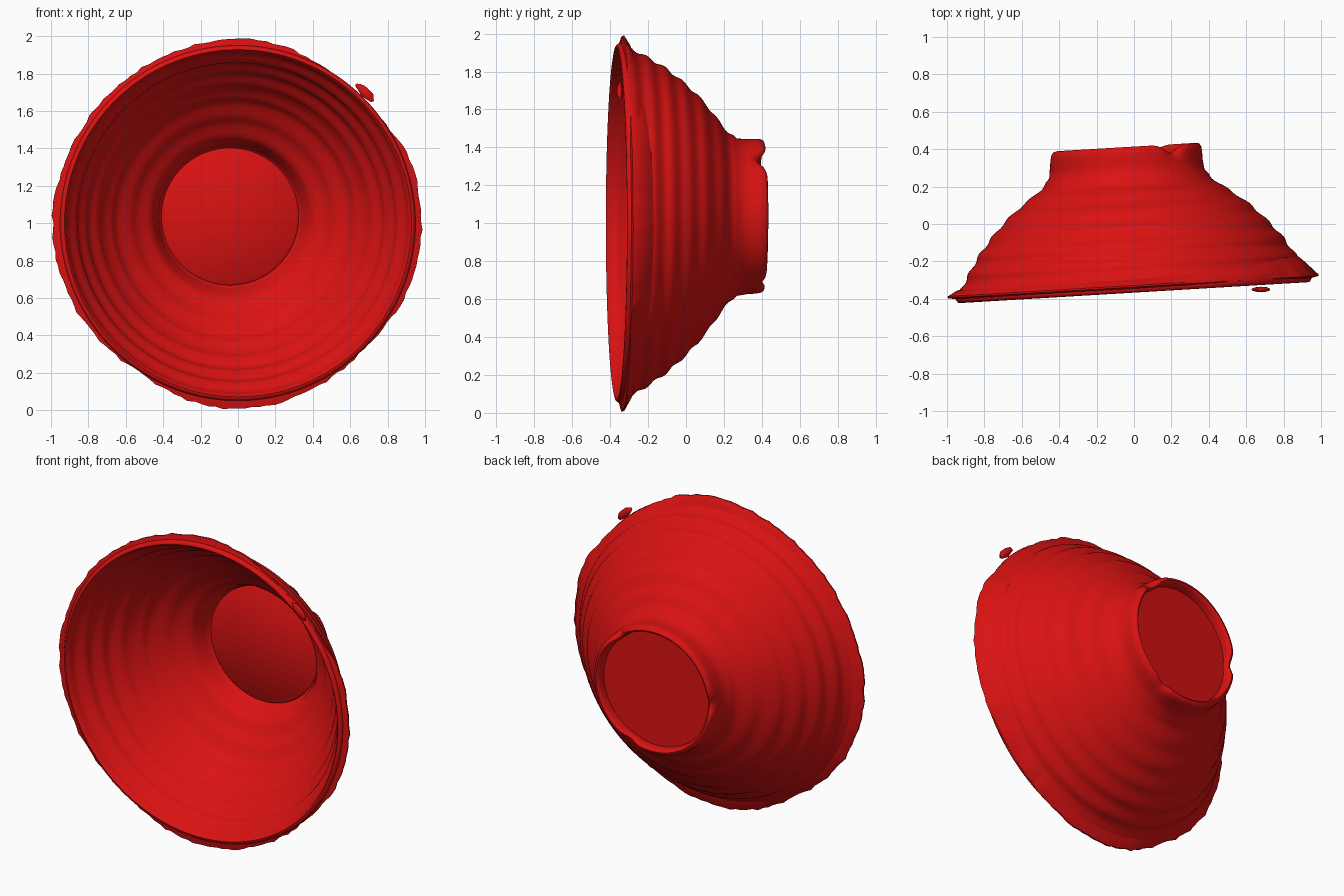
import bpy
import bmesh
import math
import random

cube = bpy.data.objects.get("Cube")
if cube:
    bpy.data.objects.remove(cube, do_unlink=True)

random.seed(4)
SEG = 160

red = bpy.data.materials.new("glossy_red")
red.use_nodes = True
COLOR = (0.70, 0.006, 0.006, 1)
red.diffuse_color = COLOR
red.node_tree.nodes["Principled BSDF"].inputs["Base Color"].default_value = COLOR


def lerp_table(table, t):
    """Linear interpolation in a sorted list of (key, value) pairs."""
    for (a, va), (b, vb) in zip(table, table[1:]):
        if t <= b:
            return va + (vb - va) * max(0.0, (t - a) / (b - a))
    return table[-1][1]


def place(r, v, ang):
    """Radius, depth and angle to a point on the slightly skewed bowl axis."""
    x = r * math.cos(ang) - 0.06 * (v + 0.37)
    z = 1.0 + r * math.sin(ang) + 0.05 * (v + 0.37)
    return (x, v + 0.06 * x, z)


def finish(bm, name, angle):
    bmesh.ops.recalc_face_normals(bm, faces=bm.faces)
    mesh = bpy.data.meshes.new(name)
    bm.to_mesh(mesh)
    bm.free()
    obj = bpy.data.objects.new(name, mesh)
    bpy.context.collection.objects.link(obj)
    mesh.materials.append(red)
    bpy.ops.object.select_all(action='DESELECT')
    obj.select_set(True)
    bpy.context.view_layer.objects.active = obj
    bpy.ops.object.shade_smooth_by_angle(angle=math.radians(angle))
    return obj


def sweep(name, section, closed, angle):
    """Sweep section(angle) -> [(r, v)] round the axis; cap both ends if open."""
    bm = bmesh.new()
    rings = []
    for i in range(SEG):
        a = 2 * math.pi * i / SEG
        rings.append([bm.verts.new(place(r, v, a)) for r, v in section(a)])
    n = len(rings[0])
    for i in range(SEG):
        p, q = rings[i], rings[(i + 1) % SEG]
        for j in range(n if closed else n - 1):
            k = (j + 1) % n
            bm.faces.new((p[j], p[k], q[k], q[j]))
    if not closed:
        bm.faces.new([ring[0] for ring in rings])
        bm.faces.new([ring[-1] for ring in rings])
    return finish(bm, name, angle)


# Rippled bowl wall: depth -> outer radius
WALL = [(-0.33, 0.945), (-0.27, 0.905), (-0.2, 0.865), (-0.1, 0.80), (0.0, 0.715),
        (0.06, 0.655), (0.1, 0.61), (0.15, 0.545), (0.2, 0.475), (0.25, 0.43)]


def wall(v):
    return lerp_table(WALL, v) + 0.007 * math.sin(2 * math.pi * (v + 0.33) / 0.095)


depths = [-0.33 + 0.58 * i / 40 for i in range(41)]
inner = [(wall(v) - (0.034 if v < 0.0 else 0.026), v) for v in reversed(depths)]
outer = [(wall(v), v) for v in depths]
floor_in = [(0.355, 0.325), (0.367, 0.335), (0.378, 0.325), (0.385, 0.29)]
lip = [(0.917, -0.355), (0.928, -0.367), (0.94, -0.365), (0.95, -0.35)]
foot = [(0.415, 0.27), (0.409, 0.32), (0.408, 0.37), (0.405, 0.395), (0.396, 0.41),
        (0.382, 0.414), (0.371, 0.405), (0.366, 0.385), (0.364, 0.355)]
profile = floor_in + inner + lip + outer + foot

# Dents in the foot ring: angle, half width, depth
NOTCHES = [(50, 9, 0.045), (180, 8, 0.03), (-65, 7, 0.02)]


def bowl_section(a):
    dent = 0.0
    for ang, width, depth in NOTCHES:
        d = (math.degrees(a) - ang + 180) % 360 - 180
        dent += depth * math.exp(-(d / width) ** 2)
    pts = []
    for r, v in profile:
        k = min(1.0, max(0.0, (v - 0.34) / 0.06)) if r < 0.42 else 0.0
        pts.append((r - 0.3 * dent * k, v - dent * k))
    return pts


sweep("bowl", bowl_section, False, 50)

# Ragged flange behind the rim: angle -> reach
REACH = [(0, 0.985), (25, 0.98), (33, 0.95), (45, 0.935), (60, 0.95), (75, 0.975), (90, 0.985),
         (120, 0.972), (150, 0.975), (180, 0.99), (210, 0.98), (235, 0.955), (255, 0.985),
         (270, 0.995), (280, 0.99), (300, 0.97), (315, 0.95), (335, 0.975), (360, 0.985)]


def flange_section(a):
    r = lerp_table(REACH, math.degrees(a)) + random.uniform(-0.006, 0.006)
    back = -0.29 + 0.10 * max(0.0, math.cos(a)) ** 2
    root = lerp_table(WALL, back) - 0.012
    return [(0.928, -0.35), (r, -0.337), (r, -0.328),
            (0.55 * root + 0.45 * r, 0.55 * back - 0.45 * 0.315), (root, back)]


sweep("rim_flange", flange_section, True, 50)

# Loose chip beside the rim
bm = bmesh.new()
bmesh.ops.create_icosphere(bm, subdivisions=2, radius=1)
for vert in bm.verts:
    u, d, w = vert.co * random.uniform(0.9, 1.1)
    u, w = u * 0.065, w * 0.026
    c = math.sqrt(0.5)
    vert.co = (0.68 + c * (u + w), -0.35 + 0.014 * d, 1.70 + c * (w - u))
finish(bm, "loose_chip", 50)
